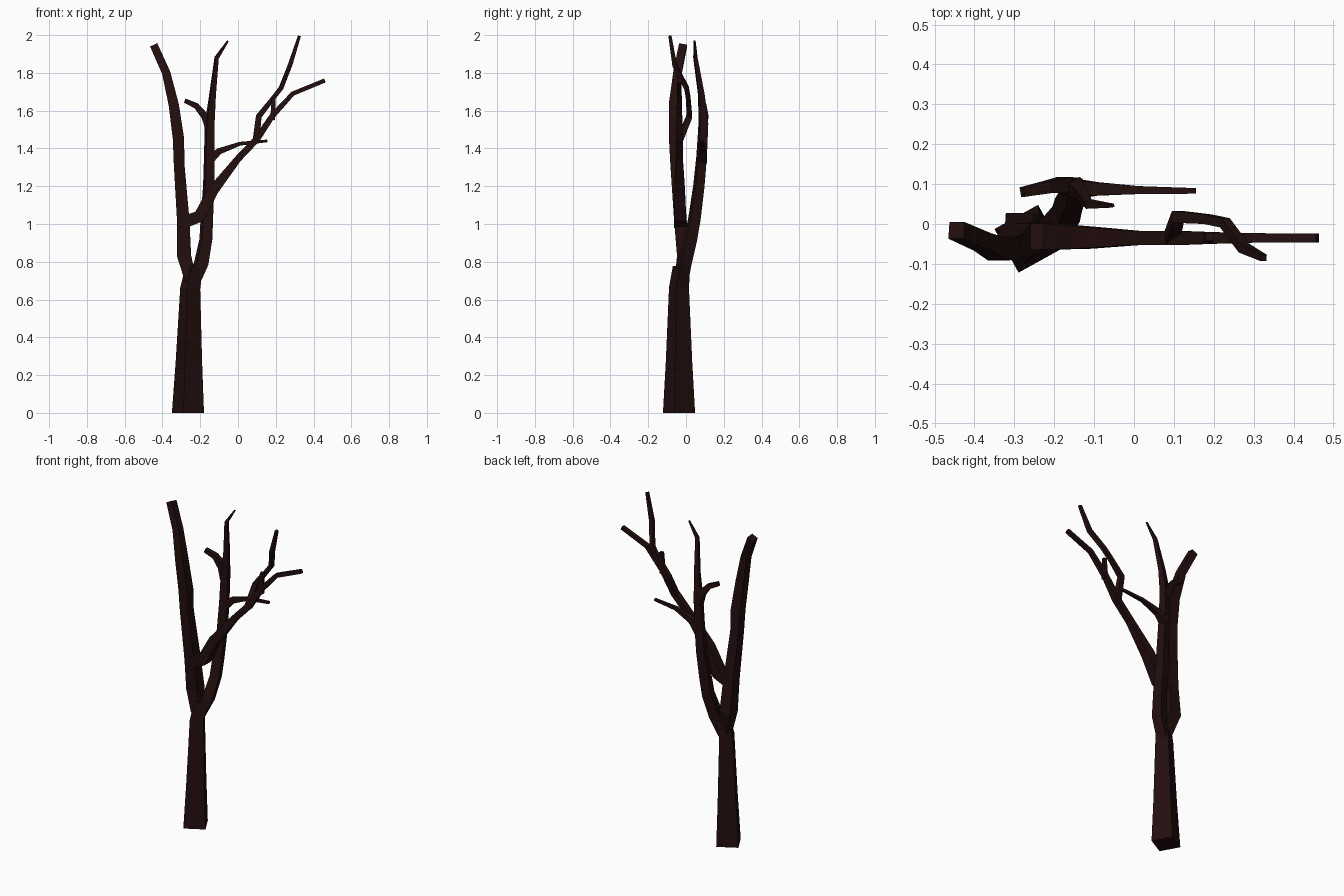
import bpy
import bmesh
from math import cos, sin, radians
from mathutils import Vector

cube = bpy.data.objects.get("Cube")
if cube:
    bpy.data.objects.remove(cube, do_unlink=True)

# Dark bark colour
bark = bpy.data.materials.new("dark_bark")
bark.use_nodes = True
color = (0.017, 0.0045, 0.0045, 1)
bark.diffuse_color = color
bsdf = bark.node_tree.nodes["Principled BSDF"]
bsdf.inputs["Base Color"].default_value = color
bsdf.inputs["Roughness"].default_value = 0.9


def limb(name, roll, points, flat_start=False):
    """Sweep a four-sided section along points of (x, y, z, half width)."""
    path = [Vector(p[:3]) for p in points]
    a = radians(roll)
    spread = max(abs(cos(a)), abs(sin(a)))
    bm = bmesh.new()
    rings = []
    for i, (co, p) in enumerate(zip(path, points)):
        before = (co - path[i - 1]).normalized() if i else Vector()
        after = (path[i + 1] - co).normalized() if i + 1 < len(path) else Vector()
        t = (before + after).normalized()
        if i == 0 and flat_start:
            t = Vector((0, 0, 1))
        u = Vector((0, 1, 0))
        u = (u - t * u.dot(t)).normalized()
        v = t.cross(u)
        r = p[3] / spread
        rings.append([bm.verts.new(co + r * (cos(a + radians(90 * k)) * u
                                             + sin(a + radians(90 * k)) * v))
                      for k in range(4)])
    for low, high in zip(rings, rings[1:]):
        for k in range(4):
            n = (k + 1) % 4
            bm.faces.new((low[k], low[n], high[n], high[k]))
    bm.faces.new(rings[0][::-1])
    bm.faces.new(rings[-1])
    bmesh.ops.recalc_face_normals(bm, faces=bm.faces)
    mesh = bpy.data.meshes.new(name)
    bm.to_mesh(mesh)
    bm.free()
    mesh.materials.append(bark)
    obj = bpy.data.objects.new(name, mesh)
    bpy.context.collection.objects.link(obj)


# Trunk up to the fork
limb("trunk", -16, [
    (-.265, -.037, 0, .085), (-.26, -.037, .27, .07),
    (-.253, -.037, .66, .053), (-.232, -.025, .77, .045)], flat_start=True)

# The two main stems
limb("right_stem", 45, [
    (-.25, -.03, .7, .03), (-.285, -.01, .83, .037), (-.29, -.03, 1.02, .033),
    (-.312, -.055, 1.32, .028), (-.315, -.06, 1.45, .03),
    (-.34, -.064, 1.63, .027), (-.38, -.045, 1.8, .022),
    (-.445, -.016, 1.945, .021)])
limb("left_stem", 60, [
    (-.245, -.03, .68, .038), (-.195, -.01, .79, .038), (-.17, .025, .92, .034),
    (-.165, .045, 1.03, .033), (-.155, .068, 1.2, .03),
    (-.152, .083, 1.36, .028), (-.15, .092, 1.53, .026),
    (-.135, .082, 1.68, .018), (-.113, .05, 1.88, .012),
    (-.053, .046, 1.97, .005)])

# Long side limb and its twigs
limb("long_limb", 45, [
    (-.285, -.03, 1.01, .033), (-.205, -.032, 1.04, .032),
    (-.13, -.034, 1.18, .028), (0, -.035, 1.345, .018),
    (.1, -.035, 1.45, .018), (.18, -.035, 1.57, .015),
    (.29, -.035, 1.69, .012), (.46, -.035, 1.76, .011)])
limb("long_limb_twig", 45, [
    (.095, -.035, 1.44, .018), (.11, .018, 1.57, .015),
    (.185, .012, 1.665, .012), (.228, .003, 1.72, .012),
    (.275, -.06, 1.84, .012), (.325, -.085, 1.995, .008)])
limb("long_limb_stub", 45, [
    (.183, -.035, 1.55, .013), (.19, -.033, 1.68, .01)])

# Small branches on the left stem
limb("short_branch", 45, [
    (-.15, .092, 1.5, .022), (-.175, .098, 1.57, .02),
    (-.22, .092, 1.625, .015), (-.28, .08, 1.652, .012)])
limb("thin_branch", 45, [
    (-.15, .088, 1.34, .024), (-.1, .088, 1.385, .017),
    (.01, .085, 1.425, .01), (.155, .083, 1.44, .007)])
